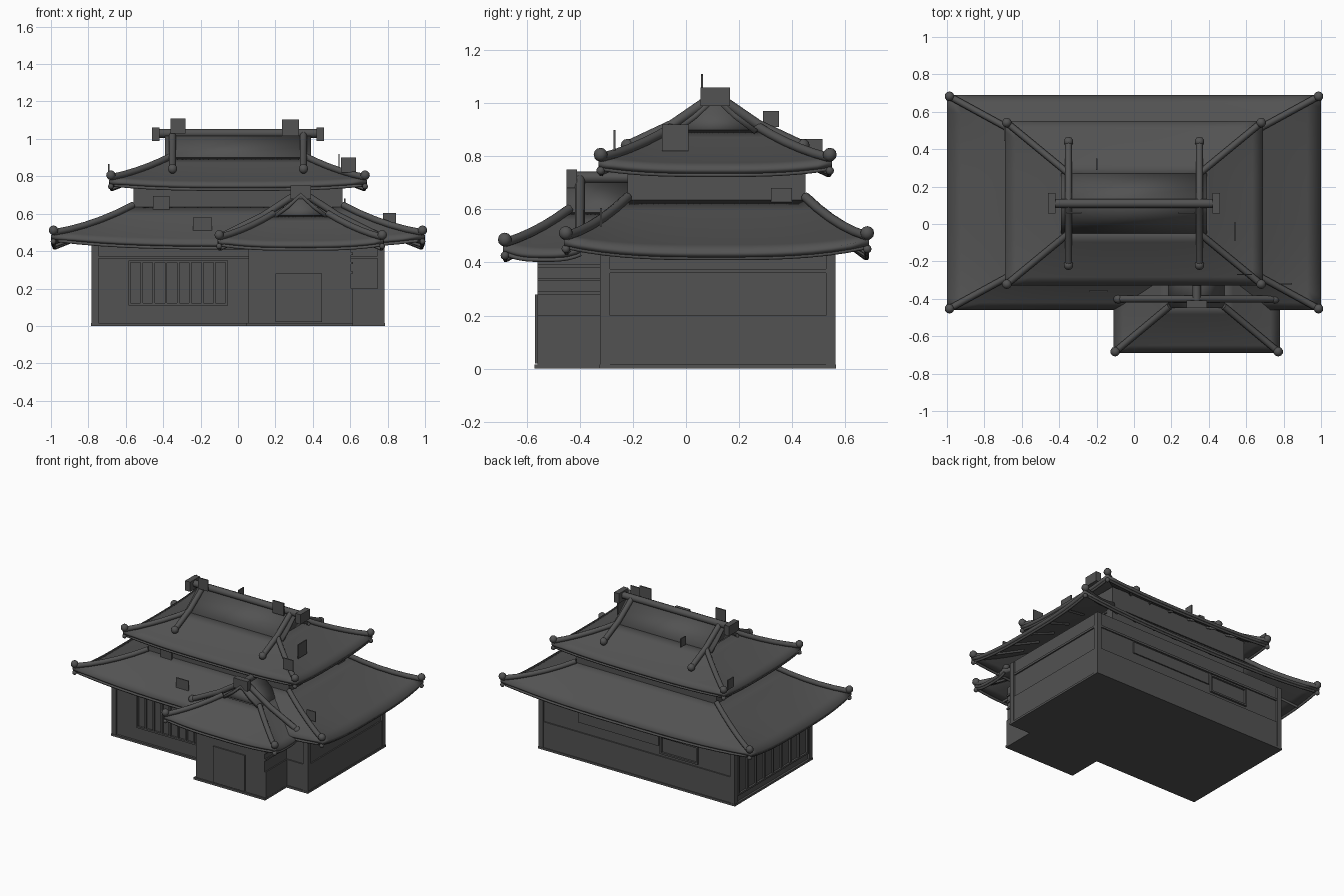
import bpy, bmesh, math
from mathutils import Vector

if "Cube" in bpy.data.objects:
    bpy.data.objects.remove(bpy.data.objects["Cube"])

GREY = (0.085, 0.085, 0.085, 1)
mat = bpy.data.materials.new("charcoal grey")
mat.use_nodes = True
mat.diffuse_color = GREY
bsdf = mat.node_tree.nodes["Principled BSDF"]
bsdf.inputs["Base Color"].default_value = GREY
bsdf.inputs["Roughness"].default_value = 0.8
meshes = []


def add_mesh(name, bm, thick=0):
    me = bpy.data.meshes.new(name)
    bm.to_mesh(me)
    bm.free()
    me.materials.append(mat)
    ob = bpy.data.objects.new(name, me)
    bpy.context.collection.objects.link(ob)
    meshes.append(ob)
    if thick:
        mod = ob.modifiers.new("thickness", "SOLIDIFY")
        mod.thickness = thick
        mod.offset = -1
    return ob


def box(name, x0, x1, y0, y1, z0, z1):
    bm = bmesh.new()
    bmesh.ops.create_cube(bm, size=1)
    for v in bm.verts:
        v.co = ((x0 + x1) / 2 + v.co.x * (x1 - x0),
                (y0 + y1) / 2 + v.co.y * (y1 - y0),
                (z0 + z1) / 2 + v.co.z * (z1 - z0))
    return add_mesh(name, bm)


def tube(name, points, r, res=2):
    cu = bpy.data.curves.new(name, "CURVE")
    cu.dimensions = "3D"
    cu.bevel_depth = r
    cu.bevel_resolution = res
    cu.use_fill_caps = True
    sp = cu.splines.new("POLY")
    sp.points.add(len(points) - 1)
    for p, co in zip(sp.points, points):
        p.co = (*co, 1)
    cu.materials.append(mat)
    ob = bpy.data.objects.new(name, cu)
    bpy.context.collection.objects.link(ob)


def corners(x0, x1, y0, y1):
    return [Vector(c) for c in ((x0, y0), (x1, y0), (x1, y1), (x0, y1))]


def skirt(name, outer, inner, z0, z1, lift, sides=4, rafters=0.2):
    """Hipped roof skirt with upturned corners, ridge rolls and rafters."""
    o, i = corners(*outer), corners(*inner)

    def point(s, u, t):
        a, b = o[s].lerp(o[(s + 1) % 4], u), i[s].lerp(i[(s + 1) % 4], u)
        rise = lift * abs(2 * u - 1) ** 3 * (1 - t) ** 2
        return Vector((*a.lerp(b, t), z0 + (z1 - z0) * t * (0.8 + 0.2 * t) + rise))

    bm = bmesh.new()
    nu, nt = 16, 6
    for s in sides if isinstance(sides, tuple) else range(sides):
        grid = [[bm.verts.new(point(s, u / nu, t / nt)) for u in range(nu + 1)]
                for t in range(nt + 1)]
        for t in range(nt):
            for u in range(nu):
                bm.faces.new((grid[t][u], grid[t][u + 1],
                              grid[t + 1][u + 1], grid[t + 1][u]))
        # eave batten and rafters
        down = Vector((0, 0, -0.03))
        tube(name + "_eave_batten",
             [point(s, 0.01 + 0.98 * u / nu, 0.04) + down for u in range(nu + 1)], 0.009, 1)
        count = max(2, round((o[s] - o[(s + 1) % 4]).length / rafters))
        for k in range(1, count):
            tube(name + "_rafter", [point(s, k / count, t) + down for t in (0.05, 0.5)], 0.01, 0)
    bmesh.ops.remove_doubles(bm, verts=bm.verts, dist=0.001)
    bm.normal_update()
    for f in bm.faces:
        if f.normal.z < 0:
            f.normal_flip()
    add_mesh(name, bm, 0.022)
    # hip ridge rolls with end knobs
    for s in range(4 if sides == 4 else 2):
        up = Vector((0, 0, 0.012))
        path = [point(s, 0, 0.03 + 0.97 * t / 5) + up for t in range(6)]
        tube(name + "_hip_roll", path, 0.018)
        knob(name + "_hip_knob", path[0] + up, 0.026)
        knob(name + "_corner_drop", path[0] - 4 * up, 0.016)


def knob(name, at, r):
    bm = bmesh.new()
    bmesh.ops.create_uvsphere(bm, u_segments=10, v_segments=6, radius=r)
    bmesh.ops.translate(bm, verts=bm.verts, vec=at)
    add_mesh(name, bm)


def gable(name, centre, half, z0, z1, a, b, along_x, wall_inset, both=True):
    """Peaked roof running from a to b, with recessed gable walls."""
    def place(w, l, z):
        return Vector((l, centre + w, z)) if along_x else Vector((centre + w, l, z))
    bm = bmesh.new()
    profile = [(-half, z0), (-half * 0.5, z0 + (z1 - z0) * 0.46), (0, z1),
               (half * 0.5, z0 + (z1 - z0) * 0.46), (half, z0)]
    rows = [[bm.verts.new(place(w, l, z)) for w, z in profile] for l in (a, b)]
    for k in range(4):
        bm.faces.new((rows[0][k], rows[0][k + 1], rows[1][k + 1], rows[1][k]))
    bm.normal_update()
    for f in bm.faces:
        if f.normal.z < 0:
            f.normal_flip()
    add_mesh(name, bm, 0.02)
    for l in (a + wall_inset, b - wall_inset) if both else (a + wall_inset,):
        bm = bmesh.new()
        bm.faces.new([bm.verts.new(place(w, l, z - 0.005)) for w, z in profile])
        add_mesh(name + "_wall", bm, 0.005)


def panel(name, wall, sign, at, u0, u1, z0, z1, depth=0.009):
    """Thin plate on a wall facing x or y."""
    lo, hi = sorted((at - sign * 0.002, at + sign * depth))
    if wall == "x":
        return box(name, lo, hi, u0, u1, z0, z1)
    return box(name, u0, u1, lo, hi, z0, z1)


def window(name, wall, sign, at, u0, u1, z0, z1, bars):
    w = 0.012
    for za, zb in ((z0, z0 + w), (z1 - w, z1)):
        panel(name + "_rail", wall, sign, at, u0, u1, za, zb, 0.014)
    for k in range(bars + 1):
        c = u0 + (u1 - u0) * k / bars
        panel(name + "_bar", wall, sign, at, c - w / 2, c + w / 2, z0, z1, 0.014)


# Walls and plinths
box("main_walls", -0.77, 0.77, -0.31, 0.55, 0, 0.47)
box("main_plinth", -0.785, 0.785, -0.325, 0.565, 0, 0.015)
box("porch_walls", 0.055, 0.605, -0.56, -0.3, 0, 0.45)
box("porch_plinth", 0.045, 0.615, -0.57, -0.3, 0, 0.015)
box("upper_walls", -0.56, 0.56, -0.22, 0.45, 0.5, 0.78)

# Lower wall boards, corner posts and top beams
panel("right_dado", "x", 1, 0.77, -0.31, 0.55, 0.01, 0.2)
panel("back_dado", "y", 1, 0.55, -0.77, 0.77, 0.01, 0.2)
panel("front_right_dado", "y", -1, -0.31, 0.6, 0.77, 0.01, 0.2)
panel("porch_dado", "x", 1, 0.605, -0.56, -0.31, 0.01, 0.2)
for x in (-0.765, 0.765):
    for y in (-0.305, 0.545):
        box("corner_post", x - 0.018, x + 0.018, y - 0.018, y + 0.018, 0, 0.46)
for y, s in ((-0.31, -1), (0.55, 1)):
    panel("top_beam", "y", s, y, -0.77, 0.77, 0.36, 0.375)
for x, s in ((-0.77, -1), (0.77, 1)):
    panel("top_beam", "x", s, x, -0.31, 0.55, 0.36, 0.375)

# Windows, lattices and porch door
window("front_window", "y", -1, -0.31, -0.58, -0.06, 0.11, 0.35, 8)
window("left_lattice", "x", -1, -0.77, -0.27, 0.51, 0.06, 0.35, 8)
window("back_window", "y", 1, 0.55, -0.48, -0.19, 0.22, 0.35, 1)
panel("back_long_panel", "y", 1, 0.55, -0.17, 0.47, 0.27, 0.35)
panel("porch_door", "y", -1, -0.56, 0.2, 0.45, 0.02, 0.28)
for z in (0.28, 0.33, 0.38):
    panel("porch_side_rail", "x", 1, 0.605, -0.56, -0.31, z, z + 0.012)

# Lower roof
skirt("lower_roof", (-1, 1, -0.46, 0.69), (-0.56, 0.56, -0.22, 0.45), 0.44, 0.635, 0.045)

# Upper hip-and-gable roof
skirt("upper_roof", (-0.69, 0.69, -0.33, 0.55), (-0.35, 0.35, -0.05, 0.27), 0.755, 0.9, 0.025)
gable("upper_gable", 0.11, 0.16, 0.9, 1.03, -0.39, 0.39, True, 0.05)
tube("main_ridge", [(-0.44, 0.11, 1.03), (0.44, 0.11, 1.03)], 0.024)
for s in (-1, 1):
    box("ridge_end", s * 0.44 - 0.02, s * 0.44 + 0.02, 0.055, 0.165, 0.99, 1.06)
    for d in (-1, 1):
        path = [(s * 0.35, 0.11 + d * w, z)
                for w, z in ((0, 1.03), (0.16, 0.92), (0.33, 0.84))]
        tube("verge_roll", path, 0.019)
        knob("verge_knob", path[-1], 0.026)

# Porch hip-and-gable roof
skirt("porch_roof", (-0.11, 0.78, -0.69, -0.4), (0.19, 0.48, -0.44, -0.22),
      0.435, 0.59, 0.025, (0, 1, 3))
gable("porch_gable", 0.335, 0.15, 0.59, 0.71, -0.45, -0.2, False, 0.03, False)
tube("porch_ridge", [(0.335, -0.43, 0.72), (0.335, -0.2, 0.72)], 0.022)
box("porch_ridge_end", 0.28, 0.39, -0.45, -0.41, 0.68, 0.75)
for s in (-1, 1):
    path = [(0.335 + s * w, -0.4, z) for w, z in ((0, 0.72), (0.2, 0.59), (0.42, 0.48))]
    tube("porch_verge_roll", path, 0.019)
    knob("porch_verge_knob", path[-1], 0.026)

# Loose square shingles standing on the roofs: position, size, facing axis
shingles = [((-0.32, 0.06, 1.07), 0.04, "y"), ((0.28, 0.06, 1.06), 0.045, "y"),
            ((0.59, -0.27, 0.86), 0.04, "y"), ((0.54, -0.04, 0.87), 0.05, "x"),
            ((0.81, -0.32, 0.57), 0.035, "y"), ((-0.19, -0.36, 0.53), 0.05, "y"),
            ((-0.41, -0.23, 0.65), 0.045, "y"), ((0.57, 0.36, 0.64), 0.04, "x"),
            ((-0.69, 0.48, 0.83), 0.035, "x"), ((-0.2, 0.32, 0.94), 0.03, "x")]
for (x, y, z), h, axis in shingles:
    hx, hy = (0.004, h) if axis == "x" else (h, 0.004)
    box("loose_shingle", x - hx, x + hx, y - hy, y + hy, z - h, z + h)

# Smooth shading on curved parts
for ob in meshes:
    ob.select_set(True)
bpy.context.view_layer.objects.active = meshes[0]
bpy.ops.object.shade_smooth_by_angle(angle=math.radians(35))
